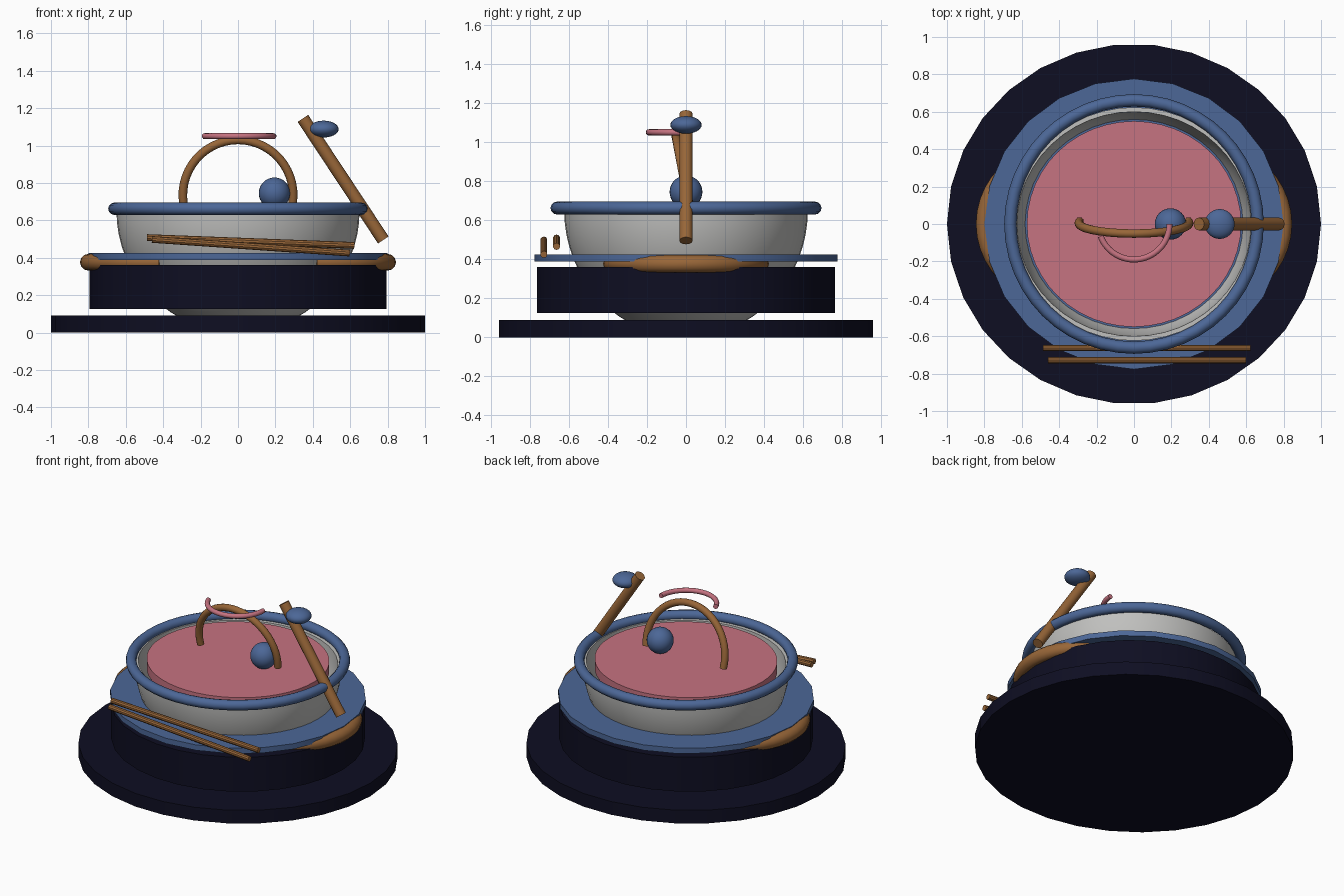
import bpy, bmesh, math
from mathutils import Vector, Matrix

if "Cube" in bpy.data.objects:
    bpy.data.objects.remove(bpy.data.objects["Cube"])


def material(name, r, g, b):
    lin = lambda c: (c / 255 / 12.92) if c < 11 else ((c / 255 + 0.055) / 1.055) ** 2.4
    m = bpy.data.materials.new(name)
    m.diffuse_color = (lin(r), lin(g), lin(b), 1)
    m.use_nodes = True
    m.node_tree.nodes["Principled BSDF"].inputs["Base Color"].default_value = m.diffuse_color
    return m


NAVY = material("dark navy", 14, 14, 34)
BLUE = material("slate blue", 76, 103, 151)
PINK = material("dusty pink", 198, 115, 129)
BROWN = material("wood brown", 152, 102, 56)
GREY = material("light grey", 192, 192, 190)


def finish(name, bm, mat):
    bmesh.ops.recalc_face_normals(bm, faces=bm.faces)
    me = bpy.data.meshes.new(name)
    bm.to_mesh(me)
    bm.free()
    ob = bpy.data.objects.new(name, me)
    bpy.context.collection.objects.link(ob)
    me.materials.append(mat)
    bpy.ops.object.select_all(action='DESELECT')
    ob.select_set(True)
    bpy.context.view_layer.objects.active = ob
    bpy.ops.object.shade_smooth_by_angle(angle=math.radians(35))
    return ob


def lathe(name, profile, mat, sides, sx=1.0, sy=1.0):
    """Revolve (radius, z) points; radius 0 makes a pole."""
    bm = bmesh.new()
    rings = []
    for r, z in profile:
        if r == 0:
            rings.append([bm.verts.new((0, 0, z))] * sides)
        else:
            rings.append([bm.verts.new((r * sx * math.cos(2 * math.pi * i / sides),
                                        r * sy * math.sin(2 * math.pi * i / sides), z))
                          for i in range(sides)])
    for a, b in zip(rings, rings[1:]):
        for i in range(sides):
            j = (i + 1) % sides
            bm.faces.new(list(dict.fromkeys((a[i], a[j], b[j], b[i]))))
    return finish(name, bm, mat)


def disc(name, rx, ry, z0, z1, mat, sides):
    return lathe(name, [(0, z0), (1, z0), (1, z1), (0, z1)], mat, sides, rx, ry)


def tube(name, path, radius, mat, sides=12, closed=False):
    """Round tube along a planar path."""
    pts = [Vector(p) for p in path]
    n = len(pts)
    normal = Vector((0, 0, 0))
    for a, b, c in zip(pts, pts[1:], pts[2:]):
        normal += (b - a).cross(c - b)
    if normal.length < 1e-6:
        normal = Vector((0, 1, 0))
    normal.normalize()
    bm = bmesh.new()
    rings = []
    for i, p in enumerate(pts):
        if closed:
            t = pts[(i + 1) % n] - pts[i - 1]
        else:
            t = pts[min(i + 1, n - 1)] - pts[max(i - 1, 0)]
        side = normal.cross(t.normalized())
        rings.append([bm.verts.new(p + radius * (side * math.cos(a) + normal * math.sin(a)))
                      for a in (2 * math.pi * k / sides for k in range(sides))])
    for i in range(n if closed else n - 1):
        a, b = rings[i], rings[(i + 1) % n]
        for k in range(sides):
            j = (k + 1) % sides
            bm.faces.new((a[k], a[j], b[j], b[k]))
    if not closed:
        bm.faces.new(rings[0])
        bm.faces.new(rings[-1])
    return finish(name, bm, mat)


def arc(radius, start, end, steps):
    angles = [math.radians(start + (end - start) * i / steps) for i in range(steps + 1)]
    return [(radius * math.cos(a), radius * math.sin(a)) for a in angles]


def ball(name, centre, size, mat):
    bm = bmesh.new()
    bmesh.ops.create_uvsphere(bm, u_segments=24, v_segments=16, radius=1,
                              matrix=Matrix.Translation(centre) @ Matrix.Diagonal((*size, 1)))
    return finish(name, bm, mat)


# Stacked stand: wide base, drum and collar plate
disc("base", 1.0, 0.963, 0, 0.09, NAVY, 30)
disc("drum", 0.793, 0.768, 0.125, 0.36, NAVY, 30)
disc("collar_plate", 0.80, 0.777, 0.388, 0.425, BLUE, 24)

# Hemispherical bowl with wall thickness, and its rolled rim
outer = [(r, 0.65 + z) for r, z in arc(0.65, -90, 0, 16)]
inner = [(r, 0.65 + z) for r, z in arc(0.625, 0, -90, 16)]
outer[0], inner[-1] = (0, outer[0][1]), (0, inner[-1][1])
lathe("bowl", outer + inner, GREY, 48, 1, 0.96)
tube("bowl_rim", [(x, y, 0.662) for x, y in arc(0.661, 0, 360, 48)[:-1]], 0.033, BLUE, 12, True)

# Filling
disc("filling", 0.573, 0.55, 0.60, 0.665, PINK, 48)

# Side handles, half rings under the collar
for name, s in (("left_handle", -1), ("right_handle", 1)):
    tube(name, [(s * (0.42 + x), y, 0.376) for x, y in arc(0.38, -90, 90, 20)], 0.045, BROWN)

# Arched handle leaning slightly forward
tube("arch_handle", [(x, 0.005 - 0.19 * z, 0.735 + z) for x, z in arc(0.295, -9, 189, 28)],
     0.023, BROWN)
# Curved garnish on the arch
tube("curved_garnish", [(x, y, 1.05) for x, y in arc(0.19, 200, 360, 20)], 0.016, PINK)

# Ball and ladle
ball("ball", (0.195, 0, 0.745), (0.084, 0.084, 0.084), BLUE)
tube("ladle_stick", [(0.347, 0, 1.145), (0.777, 0, 0.495)], 0.034, BROWN)
ball("ladle_head", (0.458, 0, 1.088), (0.08, 0.08, 0.045), BLUE)

# Pair of eating sticks
tube("back_eating_stick", [(-0.487, -0.663, 0.508), (0.622, -0.663, 0.466)], 0.018, BROWN, 10)
tube("front_eating_stick", [(-0.46, -0.728, 0.498), (0.598, -0.728, 0.425)], 0.018, BROWN, 10)
